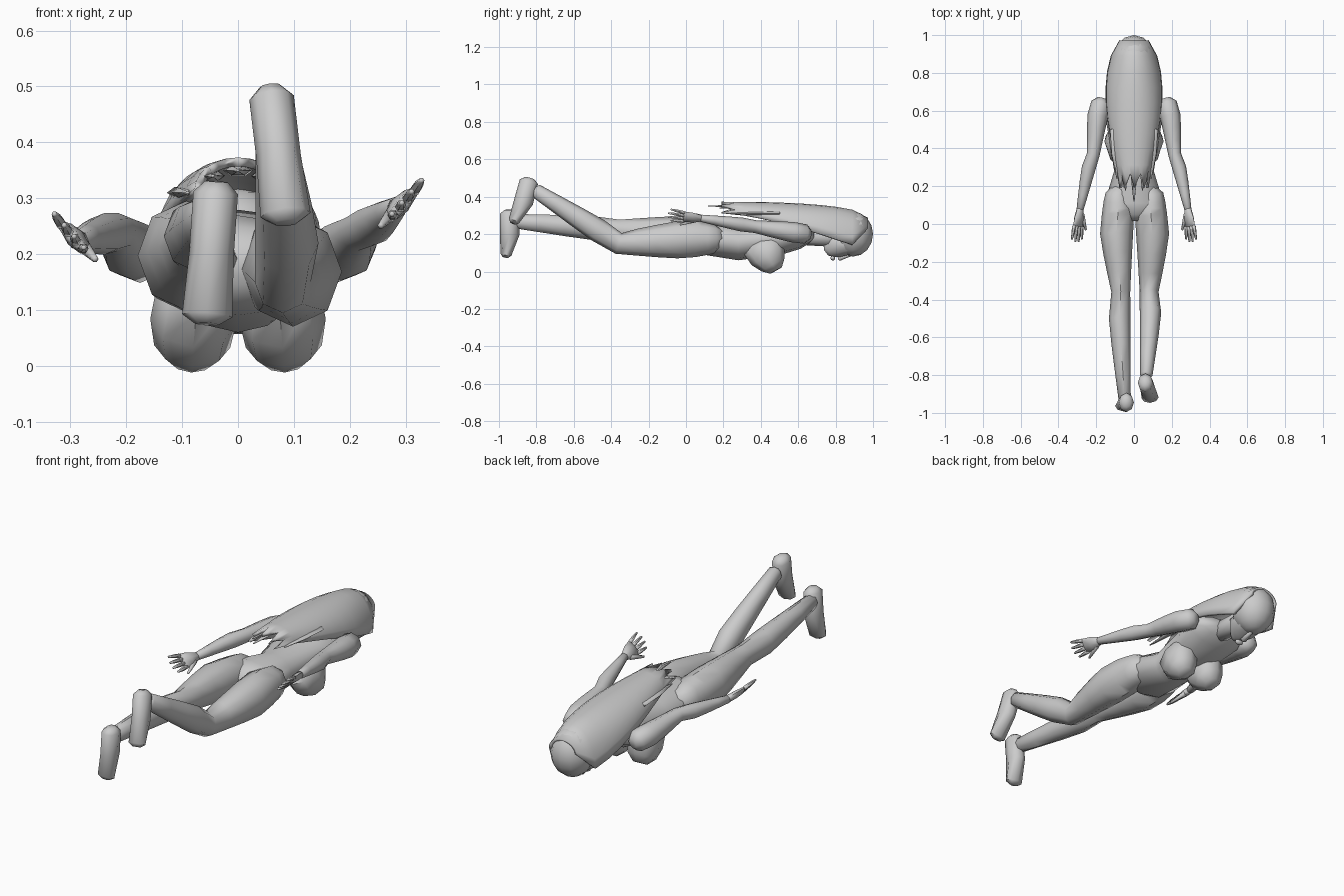
import bpy, bmesh, math
from mathutils import Vector

default_cube = bpy.data.objects.get("Cube")
if default_cube:
    bpy.data.objects.remove(default_cube)

# One plain clay colour for the whole figure
clay = bpy.data.materials.new("light grey clay")
clay.use_nodes = True
grey = (.6, .6, .6, 1)
clay.diffuse_color = grey
clay.node_tree.nodes["Principled BSDF"].inputs["Base Color"].default_value = grey


def finish(name, bm):
    """Turn a bmesh into a named object, smooth except at sharp edges."""
    bmesh.ops.recalc_face_normals(bm, faces=bm.faces)
    mesh = bpy.data.meshes.new(name)
    bm.to_mesh(mesh)
    bm.free()
    mesh.materials.append(clay)
    obj = bpy.data.objects.new(name, mesh)
    bpy.context.collection.objects.link(obj)
    bpy.ops.object.select_all(action="DESELECT")
    obj.select_set(True)
    bpy.context.view_layer.objects.active = obj
    bpy.ops.object.shade_smooth_by_angle(angle=math.radians(50))
    return obj


def skin(bm, rows, closed):
    """Bridge neighbouring rows of vertices with quads."""
    for lower, upper in zip(rows, rows[1:]):
        count = len(lower)
        for k in range(count if closed else count - 1):
            n = (k + 1) % count
            bm.faces.new((lower[k], lower[n], upper[n], upper[k]))


def round_end(end, inner):
    """A half-size ring just beyond the end of a limb."""
    point, width, depth = end
    outward = (point - inner[0]).normalized()
    return point + outward * min(width, depth) / 2, width / 2, depth / 2


def limb(name, joints, widths, depths, bulge=0, roll=0, sides=8):
    """Loft ellipses through joints; muscles swell outward between them."""
    joints = [Vector(j) for j in joints]
    sizes = list(zip(widths, depths))
    steps = 4 if bulge else 1
    stations = []
    for i in range(len(joints) - 1):
        for step in range(steps):
            t = step / steps
            swell = bulge * math.sin(math.pi * t ** .5)
            point = joints[i].lerp(joints[i + 1], t)
            point.x += math.copysign(swell, point.x)
            size = [a + (b - a) * t + swell for a, b in zip(sizes[i], sizes[i + 1])]
            stations.append((point, *size))
    stations.append((joints[-1], *sizes[-1]))
    first = round_end(stations[0], stations[1])
    last = round_end(stations[-1], stations[-2])
    stations = [first, *stations, last]

    bm = bmesh.new()
    rings = []
    for i, (point, width, depth) in enumerate(stations):
        after = stations[min(i + 1, len(stations) - 1)][0]
        before = stations[max(i - 1, 0)][0]
        along = (after - before).normalized()
        side_axis = Vector((1, 0, 0))
        side_axis = (side_axis - along * side_axis.dot(along)).normalized()
        u = side_axis * math.cos(roll) + along.cross(side_axis) * math.sin(roll)
        v = along.cross(u)
        angles = [math.tau * k / sides for k in range(sides)]
        rings.append([bm.verts.new(point + u * math.cos(a) * width + v * math.sin(a) * depth)
                      for a in angles])
    skin(bm, rings, closed=True)
    bm.faces.new(rings[0])
    bm.faces.new(rings[-1])
    return finish(name, bm)


def ball(name, centre, radii):
    bm = bmesh.new()
    bmesh.ops.create_uvsphere(bm, u_segments=12, v_segments=8, radius=1)
    bmesh.ops.scale(bm, vec=radii, verts=bm.verts)
    bmesh.ops.translate(bm, vec=centre, verts=bm.verts)
    return finish(name, bm)


# Torso, lying face down: pelvis, hips, waist, ribs, shoulders, collar
limb("torso",
     [(0, .05, .18), (0, .1, .18), (0, .28, .15), (0, .5, .18), (0, .6, .2), (0, .66, .2)],
     [.12, .16, .105, .14, .16, .13],
     [.07, .09, .09, .09, .08, .05], sides=12)
limb("neck", [(0, .65, .19), (0, .82, .18)], [.05, .05], [.05, .05])


def leg(label, hip, knee, ankle, heel, toes):
    """Buttock, thigh and calf in one limb, then a foot hanging from heel to toes."""
    thickness = [.05, .085, .05, .033]
    buttock = Vector(hip) + Vector((-hip[0] * .2, .13, 0))
    limb(label + "_leg", [buttock, hip, knee, ankle], thickness,
         [w * 1.15 for w in thickness], bulge=.011)
    instep = Vector(heel).lerp(Vector(toes), .5) + Vector((0, .012, 0))
    limb(label + "_foot", [heel, instep, toes], [.04, .04, .045], [.05, .052, .03])


# The left knee is bent, the right leg is almost straight
leg("left", hip=(.09, .05, .175), knee=(.08, -.36, .15), ankle=(.065, -.8, .43),
    heel=(.06, -.84, .48), toes=(.085, -.92, .27))
leg("right", hip=(-.085, .05, .19), knee=(-.07, -.36, .22), ankle=(-.05, -.92, .27),
    heel=(-.04, -.945, .31), toes=(-.055, -.963, .09))


def upper_body(label, side, drop):
    """Breast, arm and hand on one side; drop lowers the hand."""
    def at(x, y, z):
        return Vector((x * side, y, z))

    limb(label + "_breast", [at(.075, .41, .14), at(.08, .44, .08), at(.082, .465, .035)],
         [.07, .077, .068], [.11, .1, .07])

    # The arm trails back along the body
    shoulder = at(.175, .64, .2)
    elbow = at(.215, .37, .24)
    wrist = at(.285, .08, .285 - drop)
    arm_size = [.052, .034, .019]
    limb(label + "_arm", [shoulder, elbow, wrist], arm_size, arm_size, bulge=.007)

    # The palm is tilted, with the thumb side lowest
    tilt = .85
    across = at(math.cos(tilt), 0, math.sin(tilt))
    knuckles = wrist + at(.012, -.09, .007)
    limb(label + "_palm", [wrist, wrist.lerp(knuckles, .5), knuckles],
         [.02, .034, .038], [.017, .017, .012], roll=tilt * side)
    for finger in range(4):
        spread = finger / 1.5 - 1
        base = knuckles + across * spread * .03
        tip = base + across * spread * .01 + at(.005, -.09 + abs(spread) * .02, .01)
        limb(label + "_finger", [base, base.lerp(tip, .5), tip],
             [.01, .009, .005], [.01, .009, .005], sides=6)
    thumb_base = wrist - across * .015 + at(0, -.03, 0)
    thumb_tip = thumb_base - across * .03 + at(0, -.08, 0)
    limb(label + "_thumb", [thumb_base, thumb_tip], [.013, .006], [.013, .006], sides=6)


upper_body("left", side=1, drop=0)
upper_body("right", side=-1, drop=.06)

# Head: the face looks down, from forehead to chin
limb("face", [(0, .94, .15), (0, .88, .15), (0, .8, .14), (0, .76, .11)],
     [.06, .08, .07, .03], [.05, .06, .07, .04], sides=10)
limb("nose", [(0, .88, .09), (0, .82, .07)], [.01, .017], [.01, .015], sides=6)
ball("lips", (0, .785, .072), (.022, .013, .013))

# Hair cap over the skull
ball("hair_cap", (0, .893, .2), (.104, .107, .12))

# Long hair: an arched sheet that widens over the shoulders, with a ragged hem
bm = bmesh.new()
grid = []
row_count, column_count = 10, 13
for row in range(row_count):
    t = row / (row_count - 1)
    half = .07 + .073 * math.sin(math.pi * t ** .7)
    fall = .05 + .13 * math.sin(math.pi * t ** .3)
    top = .28 + .085 * math.sin(math.pi / 2 * t ** .5)
    line = []
    for column in range(column_count):
        a = (column / (column_count - 1) - .5) * math.pi
        hem = .04 * (column % 3 - 1) if t == 1 else 0
        y = .97 - .74 * t + hem
        line.append(bm.verts.new((half * math.sin(a), y, top - fall * (1 - math.cos(a)))))
    grid.append(line)
skin(bm, grid, closed=False)
long_hair = finish("long_hair", bm)
thickness = long_hair.modifiers.new("thickness", "SOLIDIFY")
thickness.thickness = .016
thickness.offset = 0

# Loose tapering strands below the hem, lower and shorter toward the sides
for strand in range(-2, 3):
    x = strand * .05
    height = .35 - .01 * strand ** 2
    root = Vector((x, .5, height))
    tip = Vector((x * .9, .12 + .06 * abs(strand), height))
    limb("hair_strand", [root, root.lerp(tip, .5), tip],
         [.027, .023, .003], [.012, .01, .003], sides=6)
